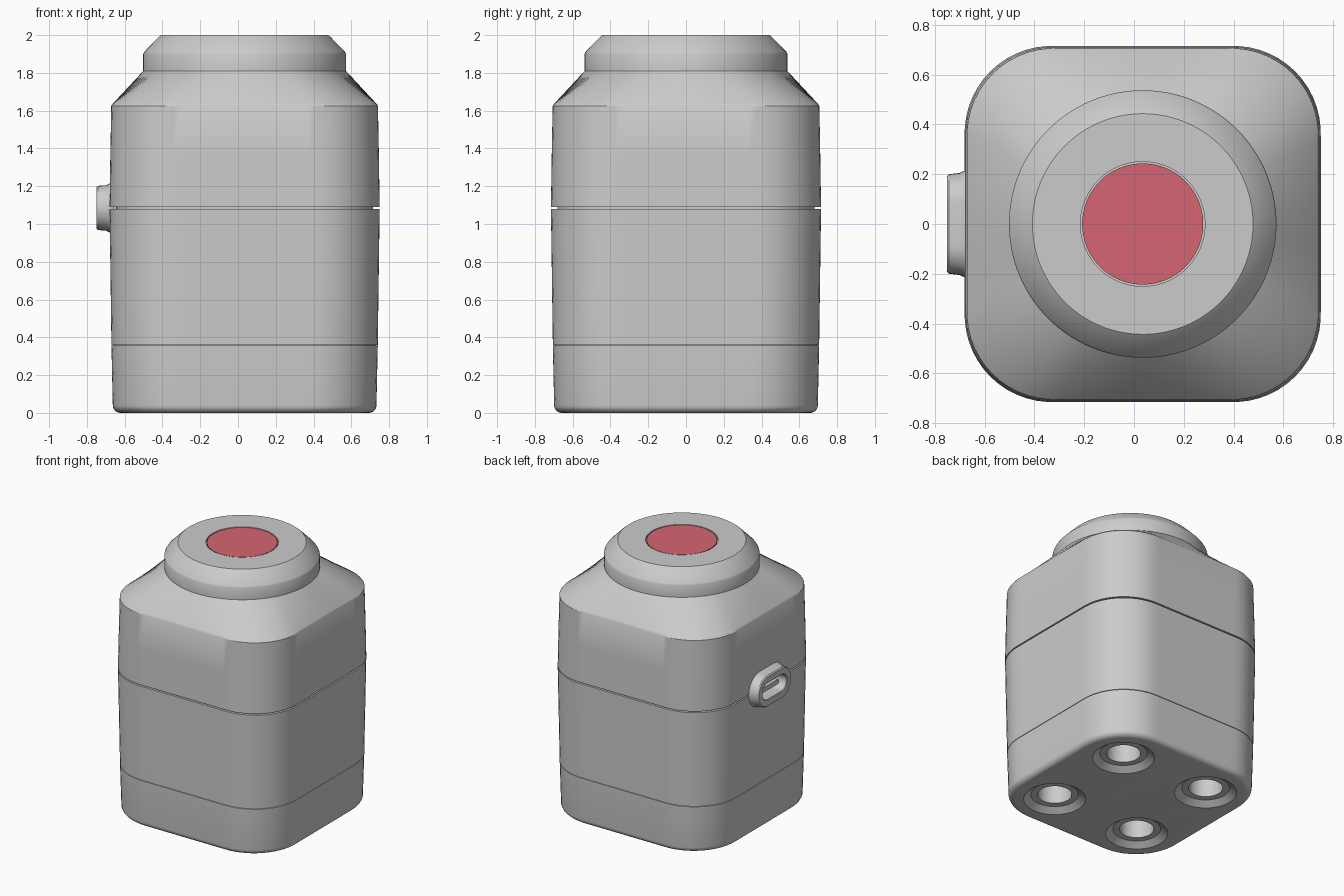
import bpy, bmesh
from math import pi, sin, cos, sqrt, radians
from mathutils import Matrix

cube = bpy.data.objects.get("Cube")
if cube:
    bpy.data.objects.remove(cube)

CX = 0.035      # centre of the body; the port sticks out on -x
SEAM = 1.085    # height of the main split


def material(name, rgb):
    m = bpy.data.materials.new(name)
    m.use_nodes = True
    m.diffuse_color = (*rgb, 1)
    m.node_tree.nodes["Principled BSDF"].inputs["Base Color"].default_value = (*rgb, 1)
    return m


GREY = material("light grey plastic", (0.6, 0.6, 0.6))
RED = material("button red", (0.67, 0.13, 0.17))


def square_ring(z, half, rad, n=128):
    """Rounded square sampled by polar angle; rad == half gives a circle."""
    pts, c = [], half - rad
    for i in range(n):
        a = 2 * pi * i / n
        u, v = abs(cos(a)), abs(sin(a))
        u, v = max(u, v), min(u, v)
        if half * v <= c * u:
            d = half / u
        else:
            b = c * (u + v)
            d = b + sqrt(max(0, b * b - 2 * c * c + rad * rad))
        pts.append((d * cos(a), d * sin(a), z))
    return pts


def stadium_ring(x, a, b, n=16):
    """Slot outline in the YZ plane with half length a and half height b."""
    pts = []
    for side in (1, -1):
        for i in range(n + 1):
            t = pi * i / n - pi / 2
            pts.append((x, side * (a - b + b * cos(t)), SEAM + side * b * sin(t)))
    return pts


def loft(name, rings, mat=GREY, location=(0, 0, 0), helper=False):
    """Skin a closed solid through matching rings."""
    bm = bmesh.new()
    loops = [[bm.verts.new(p) for p in r] for r in rings]
    n = len(loops[0])
    for lo, hi in zip(loops, loops[1:]):
        for i in range(n):
            j = (i + 1) % n
            bm.faces.new((lo[i], lo[j], hi[j], hi[i]))
    bm.faces.new(loops[0][::-1])
    bm.faces.new(loops[-1])
    bmesh.ops.recalc_face_normals(bm, faces=bm.faces)
    me = bpy.data.meshes.new(name)
    bm.to_mesh(me)
    bm.free()
    me.materials.append(mat)
    ob = bpy.data.objects.new(name, me)
    ob.location = location
    bpy.context.collection.objects.link(ob)
    if helper:
        ob.hide_render = True
        ob.hide_set(True)
    return ob


def cut(ob, cutter):
    mod = ob.modifiers.new("cut", 'BOOLEAN')
    mod.operation = 'DIFFERENCE'
    mod.solver = 'EXACT'
    mod.object = cutter


def body(name, sections, mat=GREY):
    return loft(name, [square_ring(*s) for s in sections], mat, (CX, 0, 0))


# Base with a rounded lower edge
fillet = [(0.04 - 0.04 * cos(t), 0.658 + 0.04 * sin(t), 0.33 + 0.02 * sin(t))
          for t in (radians(15 * k) for k in range(7))]
base = body("base", fillet + [(0.356, 0.705, 0.35)])

# Lower and upper housing, separated by narrow seams around a core
lower = body("lower_housing", [(0.36, 0.705, 0.35), (0.72, 0.71, 0.35),
                               (SEAM - 0.005, 0.715, 0.35)])
upper = body("upper_housing", [
    (SEAM + 0.005, 0.715, 0.35), (1.36, 0.711, 0.35), (1.625, 0.706, 0.35),
    (1.635, 0.70, 0.35),
    (1.81, 0.537, 0.537), (1.90, 0.537, 0.537), (1.912, 0.531, 0.531),
    (1.99, 0.455, 0.455), (2.0, 0.443, 0.443),
    (2.0, 0.25, 0.25), (1.98, 0.25, 0.25)])
core = body("core", [(0.32, 0.695, 0.34), (0.4, 0.695, 0.34), (0.41, 0.68, 0.33),
                     (1.2, 0.68, 0.33)])

# Round button set into the top
body("button", [(1.97, 0.243, 0.243), (1.998, 0.243, 0.243)], RED)

# Four countersunk sockets under the base
for sx in (-1, 1):
    for sy in (-1, 1):
        profile = [(-0.01, 0.225), (0, 0.215), (0.035, 0.165), (0.035, 0.118), (0.2, 0.118)]
        socket = loft("socket_cutter", [square_ring(z, r, r, 64) for z, r in profile],
                      location=(CX + sx * 0.37, sy * 0.37, 0), helper=True)
        cut(base, socket)

# Opening for the side port
opening = loft("port_cutter", [stadium_ring(-0.8, 0.15, 0.068),
                               stadium_ring(-0.58, 0.15, 0.068)], helper=True)
for ob in (lower, upper, core):
    cut(ob, opening)

# Port collar, flared at its root, with a pocket inside
collar = [(-0.575, 0.152, 0.07), (-0.66, 0.152, 0.07), (-0.66, 0.225, 0.14),
          (-0.685, 0.212, 0.127), (-0.70, 0.205, 0.12), (-0.742, 0.2, 0.117),
          (-0.75, 0.193, 0.11), (-0.75, 0.15, 0.067), (-0.745, 0.145, 0.062),
          (-0.6, 0.145, 0.062)]
port = loft("port_collar", [stadium_ring(*s) for s in collar])

# Contact tongue inside the port
loft("port_tongue", [stadium_ring(-0.59, 0.1, 0.018), stadium_ring(-0.715, 0.1, 0.018)])

# Smooth shading with crisp edges
bpy.ops.object.select_all(action='DESELECT')
for ob in bpy.context.collection.objects:
    if ob.type == 'MESH' and not ob.hide_render:
        ob.select_set(True)
        bpy.context.view_layer.objects.active = ob
bpy.ops.object.shade_smooth_by_angle(angle=radians(30))
